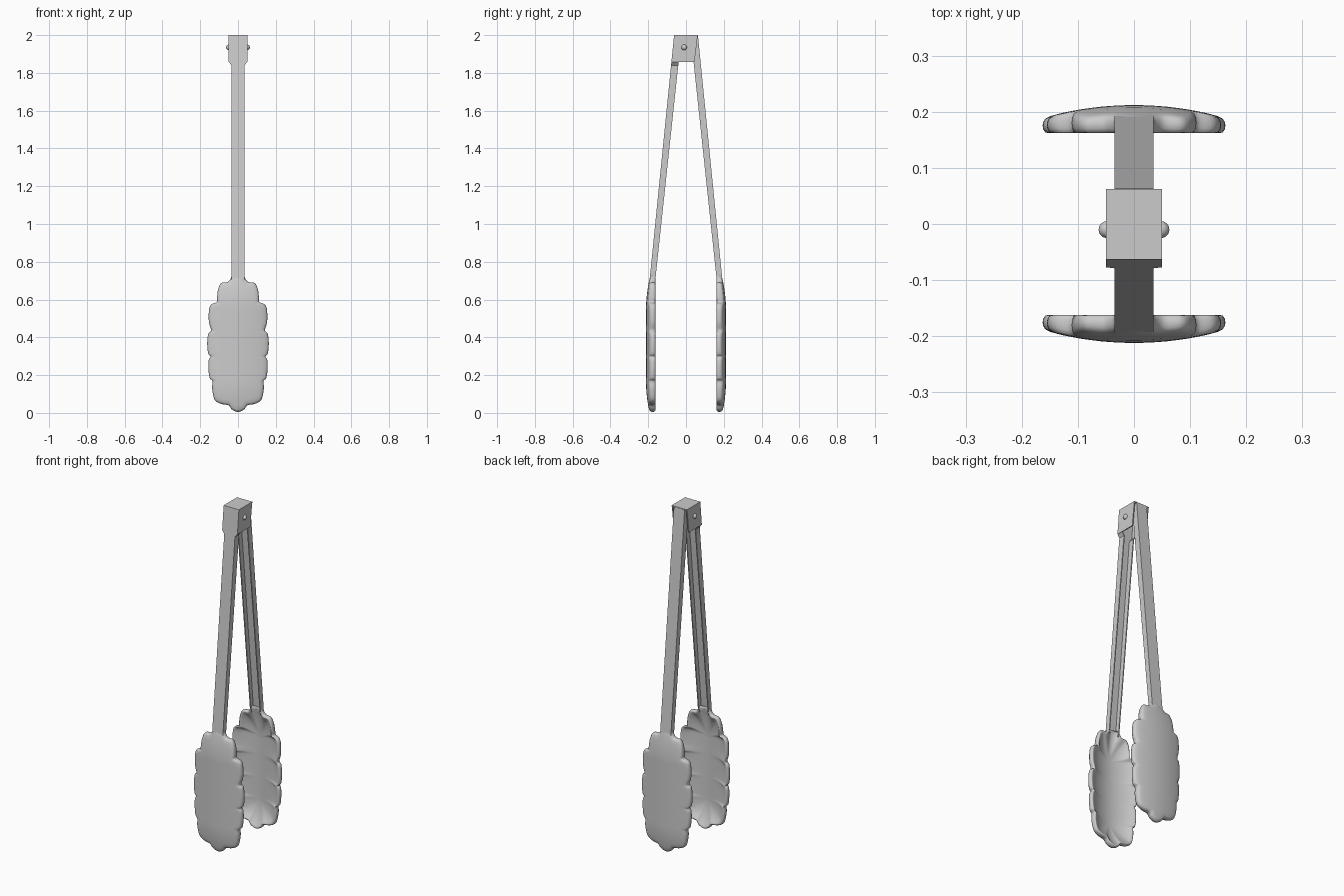
import bpy, bmesh
from mathutils import Vector

if "Cube" in bpy.data.objects:
    bpy.data.objects.remove(bpy.data.objects["Cube"])


def finish(name, bm, smooth=False):
    bmesh.ops.remove_doubles(bm, verts=bm.verts, dist=1e-5)
    bmesh.ops.recalc_face_normals(bm, faces=bm.faces)
    me = bpy.data.meshes.new(name)
    bm.to_mesh(me)
    bm.free()
    ob = bpy.data.objects.new(name, me)
    bpy.context.collection.objects.link(ob)
    if smooth:
        for p in me.polygons:
            p.use_smooth = True
    return ob


def outer(z):
    # outer face of the splayed arm
    return 0.063 + (2 - z) * 0.1


def channel(name, side, sections, t=0.006):
    # U-channel lofted through (z, half width, depth) sections
    bm = bmesh.new()
    loops = []
    for z, w, d in sections:
        prof = [(-w, 0), (-w, d), (t - w, d), (t - w, t),
                (w - t, t), (w - t, d), (w, d), (w, 0)]
        loops.append([bm.verts.new((x, side * (outer(z) - q), z)) for x, q in prof])
    for a, b in zip(loops, loops[1:]):
        for i in range(8):
            j = (i + 1) % 8
            bm.faces.new((a[i], a[j], b[j], b[i]))
    bm.faces.new(loops[0])
    bm.faces.new(loops[-1])
    return finish(name, bm)


# Scalloped half outline of the head (x, z), neck to tip
HALF = [(0.035, 0.725), (0.039, 0.71), (0.055, 0.693), (0.088, 0.688),
        (0.105, 0.655), (0.111, 0.61), (0.113, 0.587), (0.143, 0.573),
        (0.154, 0.54), (0.154, 0.48), (0.142, 0.437), (0.157, 0.42),
        (0.163, 0.37), (0.158, 0.315), (0.145, 0.298), (0.155, 0.28),
        (0.157, 0.235), (0.150, 0.185), (0.135, 0.168), (0.137, 0.13),
        (0.124, 0.07), (0.09, 0.048), (0.05, 0.040), (0.032, 0.018), (0, 0.005)]


def smooth_outline(pts, n=4):
    p = [Vector(q) for q in pts]
    p = [p[0]] + p + [Vector((-p[-2].x, p[-2].y))]
    out = []
    for a, b, c, d in zip(p, p[1:], p[2:], p[3:]):
        for k in range(n):
            u = k / n
            out.append(0.5 * (2 * b + (c - a) * u + (2 * a - 5 * b + 4 * c - d) * u**2
                              + (3 * b - a - 3 * c + d) * u**3))
    return out + [p[-2]]


def crown(z):
    # height of the back of the head along its length
    up = max(z - 0.54, 0) / 0.16
    low = max(0.17 - z, 0) / 0.17
    return 0.212 - 0.017 * up**2 - 0.02 * low**2


# (distance from spine, drop towards the rim): outside, rolled rim, cupped inside
RINGS = [(0, 0), (0.2, 0), (0.4, 0), (0.6, 0), (0.8, 0), (0.92, 0.02),
         (0.97, 0.1), (0.993, 0.28), (1, 0.5), (0.993, 0.75), (0.97, 0.95),
         (0.94, 1), (0.9, 0.93), (0.84, 0.77), (0.75, 0.58), (0.6, 0.38),
         (0.4, 0.24), (0.2, 0.16), (0, 0.14)]


def head(name, side):
    half = smooth_outline(HALF)
    line = half + [Vector((-q.x, q.y)) for q in reversed(half[:-1])]
    line.append(Vector((0, 0.725)))
    bm = bmesh.new()
    loops = []
    for r, (t, drop) in enumerate(RINGS):
        row = []
        for q in line:
            cz = min(max(q.y, 0.17), 0.54)
            x, z = q.x * t, cz + (q.y - cz) * t
            y = crown(z) - 0.022 * (x / 0.16) ** 2
            # the neck stays open between the arm flanges
            k = drop
            if abs(q.x) < 0.01 and q.y > 0.7:
                k = 0 if r < 8 else 0.2
            row.append(bm.verts.new((x, side * (y + (0.162 - y) * k), z)))
        loops.append(row)
    n = len(line)
    for a, b in zip(loops, loops[1:]):
        for i in range(n):
            j = (i + 1) % n
            bm.faces.new((a[i], a[j], b[j], b[i]))
    bmesh.ops.remove_doubles(bm, verts=bm.verts, dist=1e-5)
    return finish(name, bm, True)


# Arms and heads
for label, side in (("front", -1), ("back", 1)):
    head(label + "_head", side)
    if side < 0:
        secs = [(0.69, 0.035, 0.03), (1.84, 0.035, 0.038), (1.86, 0.05, 0.038)]
    else:
        secs = [(0.69, 0.035, 0.03), (1.995, 0.035, 0.038)]
    channel(label + "_arm", side, secs)

# Hinge housing: deep channel growing out of the front arm, closed on top
channel("hinge_housing", -1, [(1.858, 0.05, outer(1.858) + 0.045),
                              (2.0, 0.05, outer(2.0) + 0.062)])
bpy.ops.mesh.primitive_cube_add(size=1, location=(0, 0, 1.997))
cap = bpy.context.object
cap.name = "hinge_cap"
cap.scale = (0.1, 0.125, 0.006)

# Pivot pin with domed ends
bpy.ops.mesh.primitive_cylinder_add(vertices=24, radius=0.01, depth=0.1,
                                    location=(0, -0.01, 1.935), rotation=(0, 1.5708, 0))
bpy.context.object.name = "pivot_pin"
bpy.ops.object.shade_smooth_by_angle()
for label, x in (("left", -0.048), ("right", 0.048)):
    bpy.ops.mesh.primitive_uv_sphere_add(segments=24, ring_count=12, radius=0.015,
                                         location=(x, -0.01, 1.935))
    bpy.context.object.name = label + "_pin_end"
    bpy.ops.object.shade_smooth()
